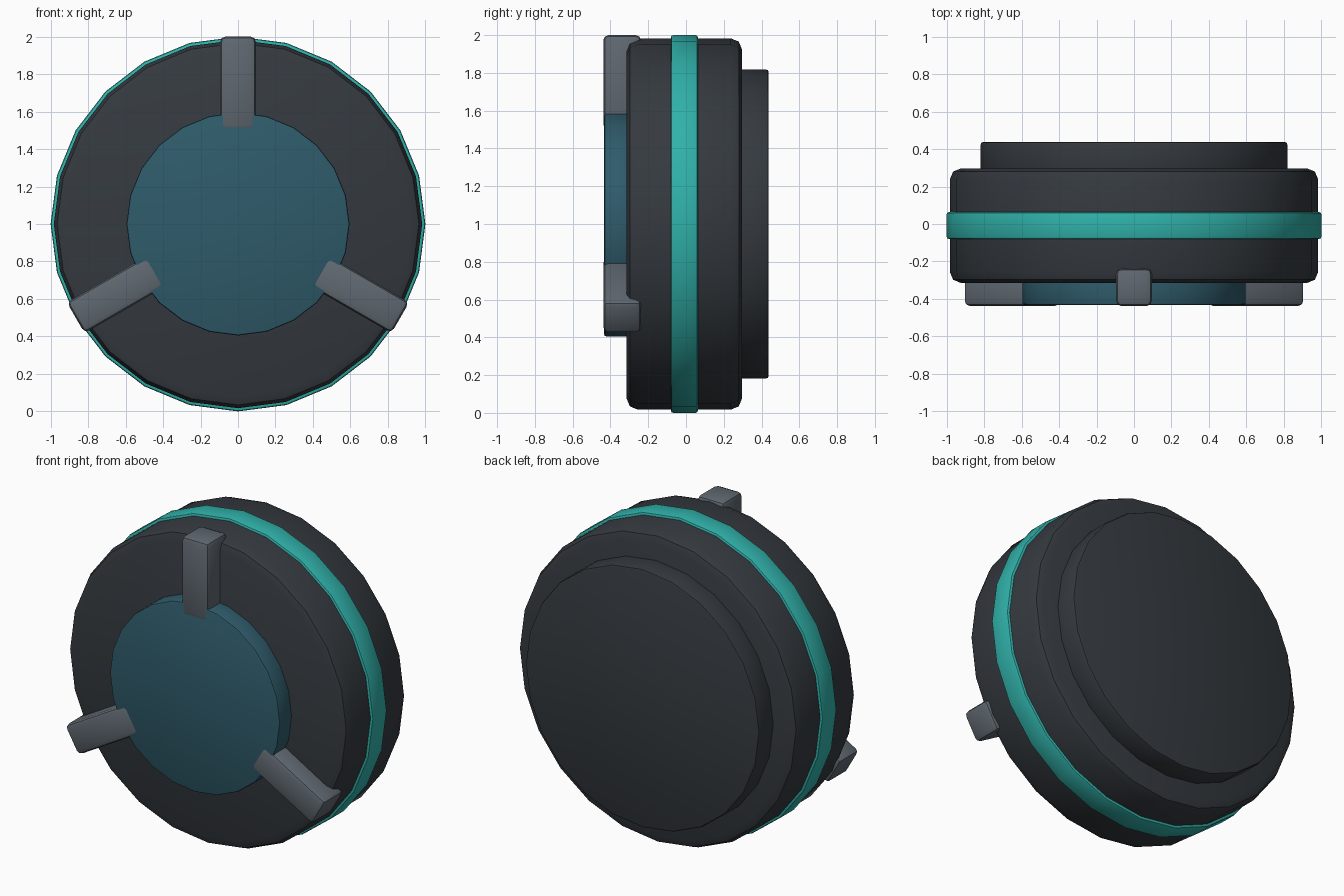
import bpy, bmesh, math
from mathutils import Matrix

if "Cube" in bpy.data.objects:
    bpy.data.objects.remove(bpy.data.objects["Cube"])


def material(name, rgb):
    m = bpy.data.materials.new(name)
    m.diffuse_color = (*rgb, 1)
    m.use_nodes = True
    m.node_tree.nodes["Principled BSDF"].inputs["Base Color"].default_value = m.diffuse_color
    return m


DARK = material("charcoal", (0.035, 0.042, 0.050))
TEAL = material("bright teal", (0.030, 0.440, 0.400))
BLUE = material("deep blue teal", (0.028, 0.105, 0.145))
GREY = material("mid grey", (0.115, 0.138, 0.162))
CENTRE = Matrix.Translation((0, 0, 1))


def finish(name, bm, bevel, mat):
    # round the sharp edges, then smooth shade
    edges = [e for e in bm.edges if e.calc_face_angle(0) > math.radians(40)]
    bmesh.ops.bevel(bm, geom=edges, offset=bevel, segments=2, profile=0.5,
                    affect='EDGES', clamp_overlap=True)
    bmesh.ops.recalc_face_normals(bm, faces=bm.faces)
    me = bpy.data.meshes.new(name)
    bm.to_mesh(me)
    bm.free()
    ob = bpy.data.objects.new(name, me)
    me.materials.append(mat)
    bpy.context.collection.objects.link(ob)
    bpy.ops.object.select_all(action='DESELECT')
    ob.select_set(True)
    bpy.context.view_layer.objects.active = ob
    bpy.ops.object.shade_smooth_by_angle(angle=math.radians(40))
    return ob


def disc(name, radius, y0, y1, bevel, mat):
    # 24-sided drum lying along y
    bm = bmesh.new()
    place = (CENTRE @ Matrix.Translation((0, (y0 + y1) / 2, 0))
             @ Matrix.Rotation(math.pi / 2, 4, 'X'))
    bmesh.ops.create_cone(bm, cap_ends=True, segments=24, radius1=radius,
                          radius2=radius, depth=y1 - y0, matrix=place)
    return finish(name, bm, bevel, mat)


# Drum, band, back plate and front hub
disc("main_drum", 0.983, -0.315, 0.297, 0.06, DARK)
disc("middle_band", 1.0, -0.08, 0.063, 0.012, TEAL)
disc("back_plate", 0.818, 0.25, 0.438, 0.014, DARK)
disc("front_hub", 0.595, -0.433, -0.27, 0.01, BLUE)

# Three radial clamps on the front
for i in range(3):
    bm = bmesh.new()
    place = (CENTRE @ Matrix.Rotation(i * math.tau / 3, 4, 'Y')
             @ Matrix.Translation((0, -0.338, 0.75))
             @ Matrix.Diagonal((0.19, 0.20, 0.50, 1)))
    bmesh.ops.create_cube(bm, size=1, matrix=place)
    finish(f"clamp_{i + 1}", bm, 0.028, GREY)
